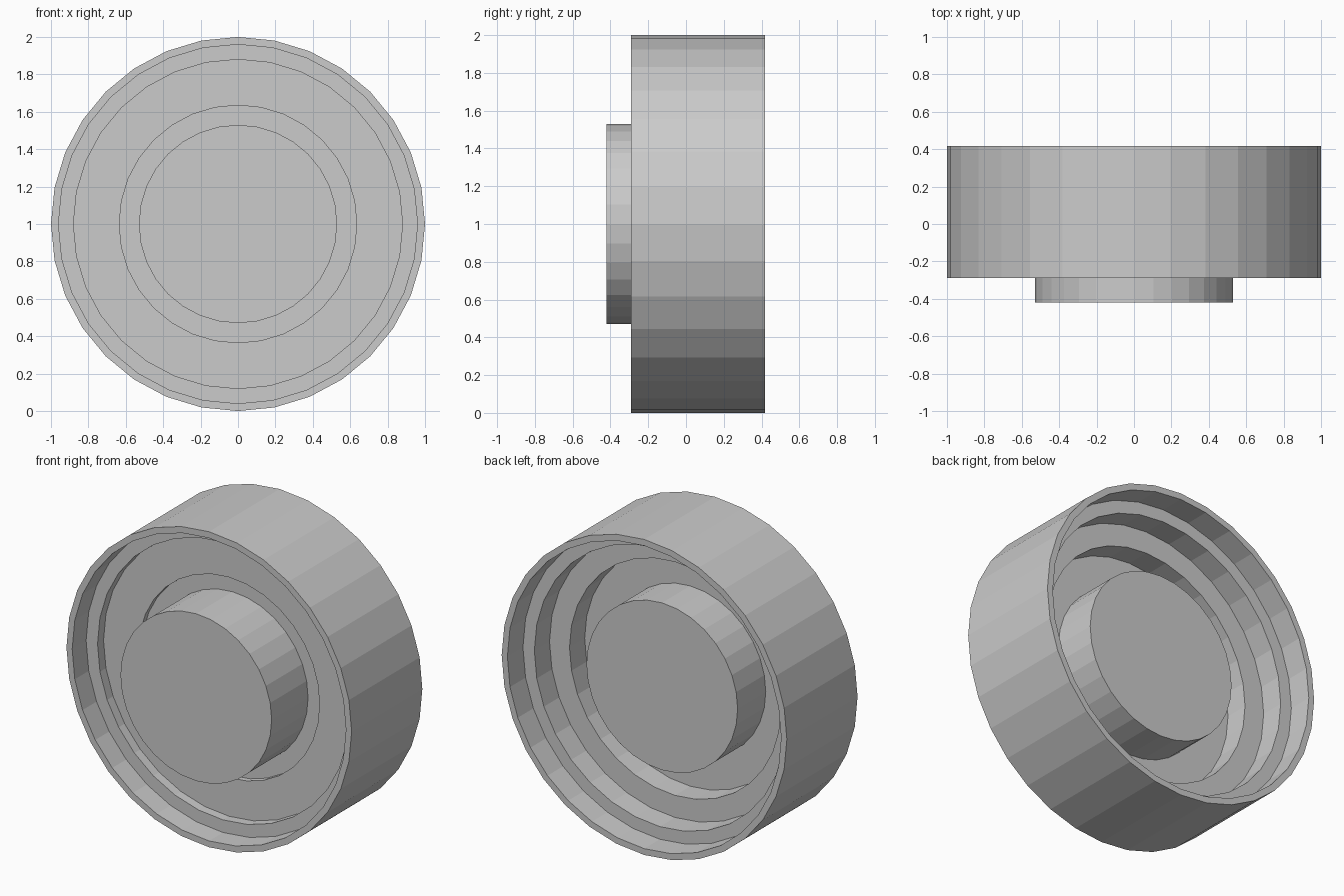
import bpy, bmesh
from math import sin, cos, tau

if "Cube" in bpy.data.objects:
    bpy.data.objects.remove(bpy.data.objects["Cube"])

SIDES = 32
CENTRE_Z = 1.0


def revolve(name, profile):
    """Turn (radius, y) points around the wheel axle, capping both ends flat."""
    bm = bmesh.new()
    rings = []
    for r, y in profile:
        rings.append([bm.verts.new((r * sin(tau * i / SIDES), y,
                                    CENTRE_Z + r * cos(tau * i / SIDES)))
                      for i in range(SIDES)])
    for a, b in zip(rings, rings[1:]):
        for i in range(SIDES):
            j = (i + 1) % SIDES
            bm.faces.new((a[i], a[j], b[j], b[i]))
    bm.faces.new(rings[0])
    bm.faces.new(rings[-1])
    bmesh.ops.recalc_face_normals(bm, faces=bm.faces)
    mesh = bpy.data.meshes.new(name)
    bm.to_mesh(mesh)
    bm.free()
    obj = bpy.data.objects.new(name, mesh)
    bpy.context.collection.objects.link(obj)
    return obj


# Front side: hub, groove, web face, ledge, rim
front = [(0.53, -0.42), (0.53, -0.055), (0.635, -0.055), (0.635, -0.09),
         (0.88, -0.09), (0.88, -0.15), (0.96, -0.15), (0.96, -0.29),
         (1.0, -0.29)]

# Back side: rim, stepped ledges, floor, hub
back = [(1.0, 0.418), (0.96, 0.418), (0.96, 0.262), (0.88, 0.262),
        (0.88, 0.11), (0.74, 0.11), (0.74, -0.042), (0.53, -0.042),
        (0.53, 0.24)]

revolve("wheel", front + back)
